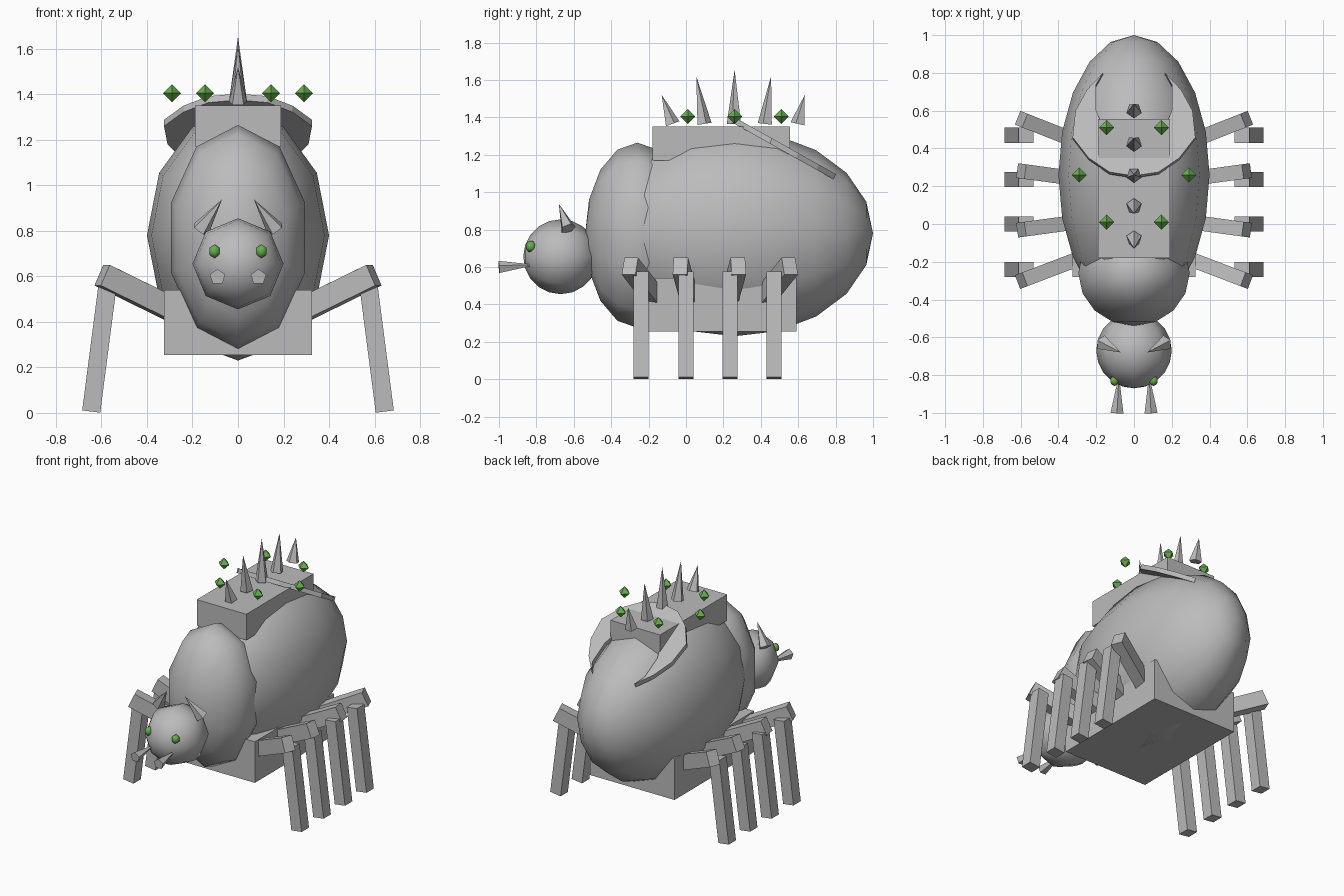
import bpy, bmesh, math
from mathutils import Vector, Matrix

if "Cube" in bpy.data.objects:
    bpy.data.objects.remove(bpy.data.objects["Cube"])


def material(name, rgb):
    m = bpy.data.materials.new(name)
    m.diffuse_color = (*rgb, 1)
    m.use_nodes = True
    m.node_tree.nodes["Principled BSDF"].inputs["Base Color"].default_value = m.diffuse_color
    return m


GREY = material("stone_grey", (0.5, 0.5, 0.5))
GREEN = material("leaf_green", (0.14, 0.42, 0.08))


def add(name, bm, mat, smooth=False):
    bmesh.ops.recalc_face_normals(bm, faces=bm.faces)
    for f in bm.faces:
        f.smooth = smooth
    me = bpy.data.meshes.new(name)
    bm.to_mesh(me)
    bm.free()
    me.materials.append(mat)
    ob = bpy.data.objects.new(name, me)
    bpy.context.collection.objects.link(ob)
    return ob


def ellipsoid(name, centre, radii, segs, rings, mat=GREY):
    """Smooth ball whose poles lie along y, with a vertex row at the bottom."""
    c, bm = Vector(centre), bmesh.new()
    point = lambda x, y, z: bm.verts.new(c + Vector((x * radii[0], y * radii[1], z * radii[2])))
    rows = []
    for i in range(1, rings):
        t = math.pi * i / rings
        rows.append([point(math.sin(t) * math.sin(math.tau * j / segs), math.cos(t),
                           -math.sin(t) * math.cos(math.tau * j / segs)) for j in range(segs)])
    back, front = point(0, 1, 0), point(0, -1, 0)
    for j in range(segs):
        k = (j + 1) % segs
        bm.faces.new((back, rows[0][j], rows[0][k]))
        bm.faces.new((front, rows[-1][k], rows[-1][j]))
        for a, b in zip(rows, rows[1:]):
            bm.faces.new((a[j], b[j], b[k], a[k]))
    return add(name, bm, mat, True)


def box(name, lo, hi):
    lo, hi = Vector(lo), Vector(hi)
    bm = bmesh.new()
    bmesh.ops.create_cube(bm, size=1, matrix=Matrix.Translation((lo + hi) / 2)
                          @ Matrix.Diagonal((*(hi - lo), 1)))
    return add(name, bm, GREY)


def beam(name, a, b, width, depth):
    """Square bar from a to b; width is measured along its level side."""
    a, b = Vector(a), Vector(b)
    d = (b - a).normalized()
    side = d.cross(Vector((0, 0, 1))).normalized()
    up = side.cross(d)
    m = Matrix((side * width, up * depth, b - a)).transposed().to_4x4()
    bm = bmesh.new()
    bmesh.ops.create_cube(bm, size=1, matrix=Matrix.Translation((a + b) / 2) @ m)
    return add(name, bm, GREY)


def spike(name, base, tip, radius, sides=5):
    base, tip = Vector(base), Vector(tip)
    d = tip - base
    m = Matrix.Translation((base + tip) / 2) @ d.to_track_quat('Z', 'Y').to_matrix().to_4x4()
    bm = bmesh.new()
    bmesh.ops.create_cone(bm, cap_ends=True, segments=sides, radius1=radius, radius2=0,
                          depth=d.length, matrix=m)
    bmesh.ops.remove_doubles(bm, verts=bm.verts, dist=1e-5)
    return add(name, bm, GREY)


def gem(name, centre, r):
    bm = bmesh.new()
    c = Vector(centre)
    ring = [bm.verts.new(c + Vector(p) * r) for p in ((1, 0, 0), (0, 1, 0), (-1, 0, 0), (0, -1, 0))]
    for z in (r, -r):
        end = bm.verts.new(c + Vector((0, 0, z)))
        for i in range(4):
            bm.faces.new((ring[i], ring[(i + 1) % 4], end))
    return add(name, bm, GREEN)


# Body masses
ellipsoid("abdomen", (0, 0.26, 0.78), (0.40, 0.74, 0.55), 12, 10)
ellipsoid("thorax", (0, -0.26, 0.77), (0.31, 0.28, 0.495), 10, 8)
ellipsoid("head", (0, -0.67, 0.655), (0.20, 0.20, 0.20), 8, 10)
box("belly_block", (-0.325, -0.28, 0.255), (0.325, 0.59, 0.54))
box("back_block", (-0.19, -0.18, 1.17), (0.19, 0.555, 1.35))

# Sloping crescent crest: half outline, mirrored, then extruded down
outer = [(0, 0.255), (0.13, 0.275), (0.24, 0.35), (0.325, 0.46), (0.31, 0.60), (0.25, 0.71), (0.165, 0.80)]
inner = [(0.2, 0.74), (0.2, 0.60), (0.16, 0.50), (0.09, 0.45), (0, 0.43)]
pairs = list(zip(outer, [inner[i] for i in (4, 3, 2, 2, 1, 0, 0)]))
bm = bmesh.new()
put = lambda p, s: bm.verts.new((s * p[0], p[1], 1.40 - 0.56 * (p[1] - 0.26)))
for s in (1, -1):
    for (o1, i1), (o2, i2) in zip(pairs, pairs[1:]):
        quad = [o1, o2, i2] if i1 == i2 else [o1, o2, i2, i1]
        bm.faces.new([put(p, s) for p in (quad if s > 0 else quad[::-1])])
bmesh.ops.remove_doubles(bm, verts=bm.verts, dist=1e-4)
new = bmesh.ops.extrude_face_region(bm, geom=bm.faces[:], use_keep_orig=True)
bmesh.ops.translate(bm, vec=(-0.0, -0.012, -0.028),
                    verts=[v for v in new["geom"] if isinstance(v, bmesh.types.BMVert)])
add("crescent_crest", bm, GREY)

# Row of back spikes
for base_y, tip_y, tip_z in ((-0.075, -0.13, 1.52), (0.095, 0.055, 1.62), (0.26, 0.26, 1.655),
                             (0.425, 0.455, 1.62), (0.60, 0.635, 1.52)):
    spike("back_spike", (0, base_y, 1.365), (0, tip_y, tip_z), 0.042)

# Paired parts on both sides
legs = ((-0.16, -0.30, -0.24), (0.02, -0.03, 0.0), (0.23, 0.28, 0.235), (0.41, 0.555, 0.47))
for s in (1, -1):
    for x, y in ((0.145, 0.01), (0.29, 0.26), (0.145, 0.51)):
        gem("floating_gem", (s * x, y, 1.405), 0.04)
    ellipsoid("eye", (s * 0.103, -0.83, 0.71), (0.027, 0.027, 0.032), 6, 5, GREEN)
    spike("mandible", (s * 0.09, -1.0, 0.597), (s * 0.08, -0.80, 0.612), 0.036)
    spike("horn", (s * 0.165, -0.63, 0.805), (s * 0.07, -0.68, 0.938), 0.042)
    for root_y, knee_y, foot_y in legs:
        beam("upper_leg", (s * 0.23, root_y, 0.425), (s * 0.597, knee_y, 0.605), 0.078, 0.10)
        beam("lower_leg", (s * 0.572, foot_y, 0.57), (s * 0.645, foot_y, 0.006), 0.08, 0.08)
